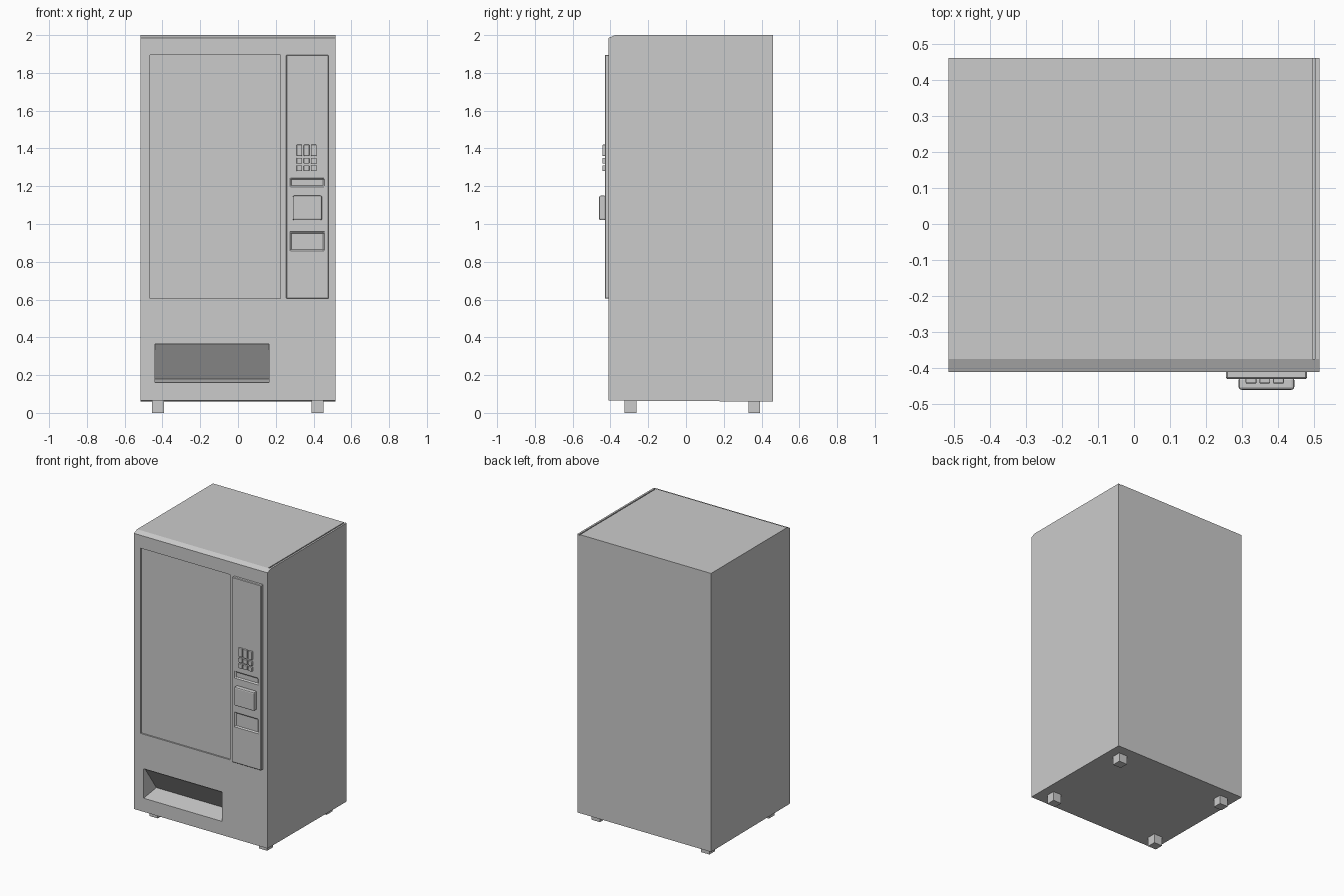
import bpy
import bmesh

if "Cube" in bpy.data.objects:
    bpy.data.objects.remove(bpy.data.objects["Cube"], do_unlink=True)

grey = bpy.data.materials.new("plain grey")
grey.use_nodes = True
COLOUR = (0.6, 0.6, 0.6, 1)
grey.diffuse_color = COLOUR
grey.node_tree.nodes["Principled BSDF"].inputs["Base Color"].default_value = COLOUR


def prism(name, profile, x0, x1):
    """Extrude a (y, z) profile along x."""
    bm = bmesh.new()
    face = bm.faces.new([bm.verts.new((x0, y, z)) for y, z in profile])
    ext = bmesh.ops.extrude_face_region(bm, geom=[face])
    verts = [v for v in ext["geom"] if isinstance(v, bmesh.types.BMVert)]
    bmesh.ops.translate(bm, vec=(x1 - x0, 0, 0), verts=verts)
    bmesh.ops.recalc_face_normals(bm, faces=bm.faces)
    mesh = bpy.data.meshes.new(name)
    bm.to_mesh(mesh)
    bm.free()
    mesh.materials.append(grey)
    obj = bpy.data.objects.new(name, mesh)
    bpy.context.collection.objects.link(obj)
    return obj


def box(name, x, y, z, bevel=0):
    obj = prism(name, [(y[0], z[0]), (y[1], z[0]), (y[1], z[1]), (y[0], z[1])], *x)
    if bevel:
        mod = obj.modifiers.new("soft edges", "BEVEL")
        mod.width = bevel
        mod.segments = 2
    return obj


def cut(obj, cutter):
    """Carve the cutter out of the object, then discard it."""
    cutter.hide_render = True
    mod = obj.modifiers.new("cut", "BOOLEAN")
    mod.operation = "DIFFERENCE"
    mod.solver = "EXACT"
    mod.object = cutter
    bpy.context.view_layer.objects.active = obj
    bpy.ops.object.modifier_apply(modifier=mod.name)
    bpy.data.objects.remove(cutter, do_unlink=True)


FRONT, BACK = -0.41, 0.46
PANEL = -0.43

# Cabinet with a sloped front top edge
cabinet = prism("cabinet", [(FRONT, 0.065), (BACK, 0.06), (BACK, 2.0),
                            (-0.375, 2.0), (FRONT, 1.985)], -0.515, 0.515)

# Display window, slightly sunk
cut(cabinet, box("window_cutter", (-0.465, 0.225), (-0.5, FRONT + 0.01), (0.605, 1.895)))

# Delivery opening: flap slopes inward towards the bottom
cut(cabinet, prism("tray_cutter", [(-0.45, 0.16), (FRONT, 0.16), (-0.27, 0.18),
                                   (FRONT + 0.01, 0.365), (-0.45, 0.365)], -0.44, 0.165))

# Narrow lip along one top side
cut(cabinet, box("lip_cutter", (0.495, 0.502), (-0.375, 0.5), (1.994, 2.1)))

# Control panel with coin slot and change tray recesses
panel = box("control_panel", (0.255, 0.48), (PANEL, FRONT + 0.005), (0.605, 1.895))
for label, z in (("slot", (1.2, 1.24)), ("change", (0.86, 0.955))):
    cut(panel, box(label + "_cutter", (0.28, 0.455), (-0.5, PANEL + 0.008), z))
soft = panel.modifiers.new("soft edges", "BEVEL")
soft.width = 0.004

# Note acceptor
box("note_acceptor", (0.29, 0.445), (-0.46, PANEL + 0.005), (1.02, 1.15), 0.008)

# Keypad: tall top row over two short rows
for row, z in enumerate(((1.28, 1.31), (1.32, 1.35), (1.36, 1.42))):
    for col in range(3):
        x = 0.31 + 0.038 * col
        box(f"key_{row}_{col}", (x, x + 0.03), (-0.443, PANEL + 0.005), z, 0.004)

# Feet
for side, x in (("right", -0.455), ("left", 0.388)):
    for end, y in (("front", -0.325), ("back", 0.33)):
        box(f"{end}_{side}_foot", (x, x + 0.064), (y, y + 0.062), (0, 0.07))
